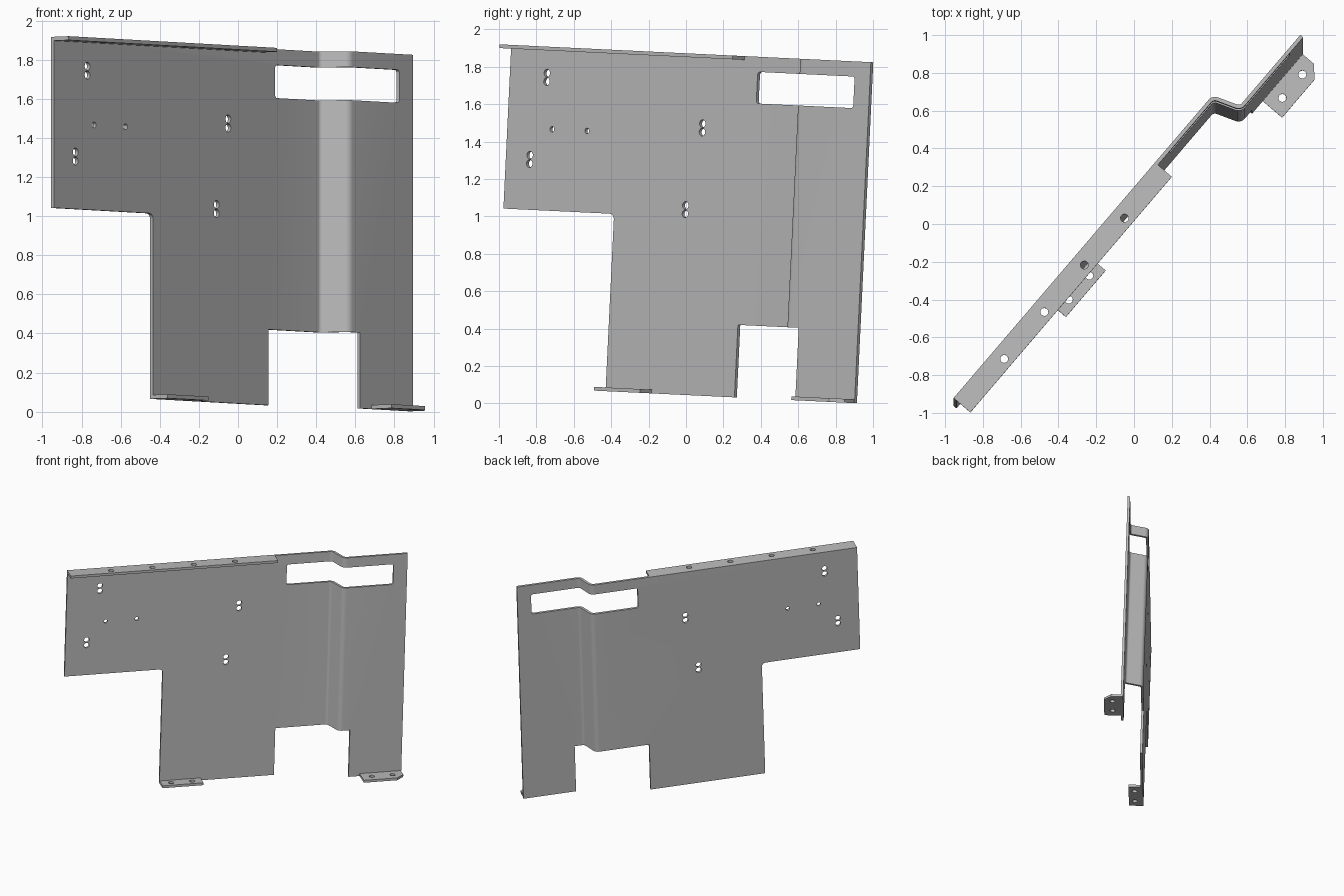
import bpy, bmesh, math
from mathutils import Matrix, Vector

if "Cube" in bpy.data.objects:
    bpy.data.objects.remove(bpy.data.objects["Cube"])

# Bracket frame: local x along the sheet, local y towards its back, local z up
FRAME = Matrix.Rotation(-0.048, 4, 'X') @ Matrix.Rotation(math.radians(49.5), 4, 'Z')
T = 0.02                       # sheet thickness
BASE, TOP = 0.045, 1.87        # lower and upper sheet edges
LEFT, RIGHT = -1.39, 1.266     # ends of the sheet
BACK, STEP_BACK = 0.069, -0.077
LIP = -0.048                   # front edge of the flanges

steel = bpy.data.materials.new("steel_grey")
steel.use_nodes = True
GREY = (0.5, 0.5, 0.5, 1)
steel.diffuse_color = GREY
steel.node_tree.nodes["Principled BSDF"].inputs["Base Color"].default_value = GREY


def fillet(a, p, b, r, steps=6):
    """Arc of radius r that replaces corner p between a and b."""
    a, p, b = Vector(a), Vector(p), Vector(b)
    d1, d2 = (a - p).normalized(), (b - p).normalized()
    half = d1.angle(d2) / 2
    centre = p + (d1 + d2).normalized() * (r / math.sin(half))
    start = p + d1 * (r / math.tan(half)) - centre
    end = p + d2 * (r / math.tan(half)) - centre
    turn = math.atan2(start.x * end.y - start.y * end.x, start.dot(end))
    return [centre + Matrix.Rotation(turn * i / steps, 2) @ start for i in range(steps + 1)]


def rect(x0, x1, y0, y1):
    return [(x0, y0), (x1, y0), (x1, y1), (x0, y1)]


def circle(x, y, r, n=20):
    return [(x + r * math.cos(2 * math.pi * i / n), y + r * math.sin(2 * math.pi * i / n))
            for i in range(n)]


def rounded(points, r, corners):
    out = []
    for i, p in enumerate(points):
        nxt = points[(i + 1) % len(points)]
        out += fillet(points[i - 1], p, nxt, r) if i in corners else [p]
    return out


def prisms(name, outlines, lo, hi, upright):
    """Extrude outlines along z (upright) or along the sheet normal."""
    bm = bmesh.new()
    for outline in outlines:
        place = (lambda p, h: (p[0], p[1], h)) if upright else (lambda p, h: (p[0], h, p[1]))
        face = bm.faces.new([bm.verts.new(place(p, lo)) for p in outline])
        ext = bmesh.ops.extrude_face_region(bm, geom=[face])["geom"]
        move = (0, 0, hi - lo) if upright else (0, hi - lo, 0)
        bmesh.ops.translate(bm, vec=move, verts=[g for g in ext if isinstance(g, bmesh.types.BMVert)])
    bmesh.ops.recalc_face_normals(bm, faces=bm.faces)
    mesh = bpy.data.meshes.new(name)
    bm.to_mesh(mesh)
    bm.free()
    mesh.materials.append(steel)
    obj = bpy.data.objects.new(name, mesh)
    obj.matrix_world = FRAME
    bpy.context.collection.objects.link(obj)
    return obj


def cut(obj, cutter):
    cutter.hide_render = True
    mod = obj.modifiers.new("cut", 'BOOLEAN')
    mod.operation, mod.solver, mod.object = 'DIFFERENCE', 'EXACT', cutter
    bpy.ops.object.select_all(action='DESELECT')
    bpy.context.view_layer.objects.active = obj
    obj.select_set(True)
    bpy.ops.object.modifier_apply(modifier=mod.name)
    bpy.data.objects.remove(cutter)
    bpy.ops.object.shade_smooth_by_angle(angle=math.radians(30))


# Main sheet with its rounded step
back = [(LEFT, BACK), (0.72, BACK), (0.773, STEP_BACK), (RIGHT, STEP_BACK)]
front = [(x - (0.7 * T if i in (1, 2) else 0), y - T) for i, (x, y) in enumerate(back)]
profile = [back[0], *fillet(*back[:3], 0.045), *fillet(*back[1:], 0.025), back[3],
           front[3], *reversed(fillet(*front[1:], 0.045)),
           *reversed(fillet(*front[:3], 0.025)), front[0]]
sheet = prisms("main_sheet", [profile], BASE, TOP, True)

# Side cutaway, foot notch and hand slot
openings = [rounded(rect(LEFT - 1, -0.611, -1, 0.994), 0.03, [2]),
            rect(0.296, 0.849, -1, 0.433),
            rounded(rect(0.35, 1.157, 1.62, 1.789), 0.015, range(4))]

# Paired fixing holes and two small pilot holes
for x, z in [(-1.129, 1.706), (-1.222, 1.263), (-0.02, 1.476), (-0.112, 1.035)]:
    openings += [circle(x, z + dz, 0.021) for dz in (-0.0225, 0.0225)]
openings += [circle(x, 1.43, 0.015) for x in (-1.075, -0.829)]
cut(sheet, prisms("openings", openings, -0.5, 0.5, False))


# Folded flanges with their bolt holes
def flange(name, outline, z, holes):
    obj = prisms(name, [outline], z, z + T, True)
    cut(obj, prisms("bolt_holes", [circle(x, y, 0.021) for x, y in holes], z - 0.1, z + 0.1, True))


flange("top_flange", rect(LEFT, 0.252, LIP, BACK - T), TOP - T,
       [(-1.058 + 0.327 * i, 0) for i in range(4)])
flange("right_foot_flange", rect(-0.611, -0.287, LIP, BACK - T), BASE,
       [(-0.531, 0), (-0.364, 0)])
flange("left_foot_flange",
       [(0.936, -0.232), (1.2, -0.232), (1.262, -0.175), (1.262, STEP_BACK - T), (0.936, STEP_BACK - T)],
       BASE, [(1.016, -0.165), (1.179, -0.165)])
